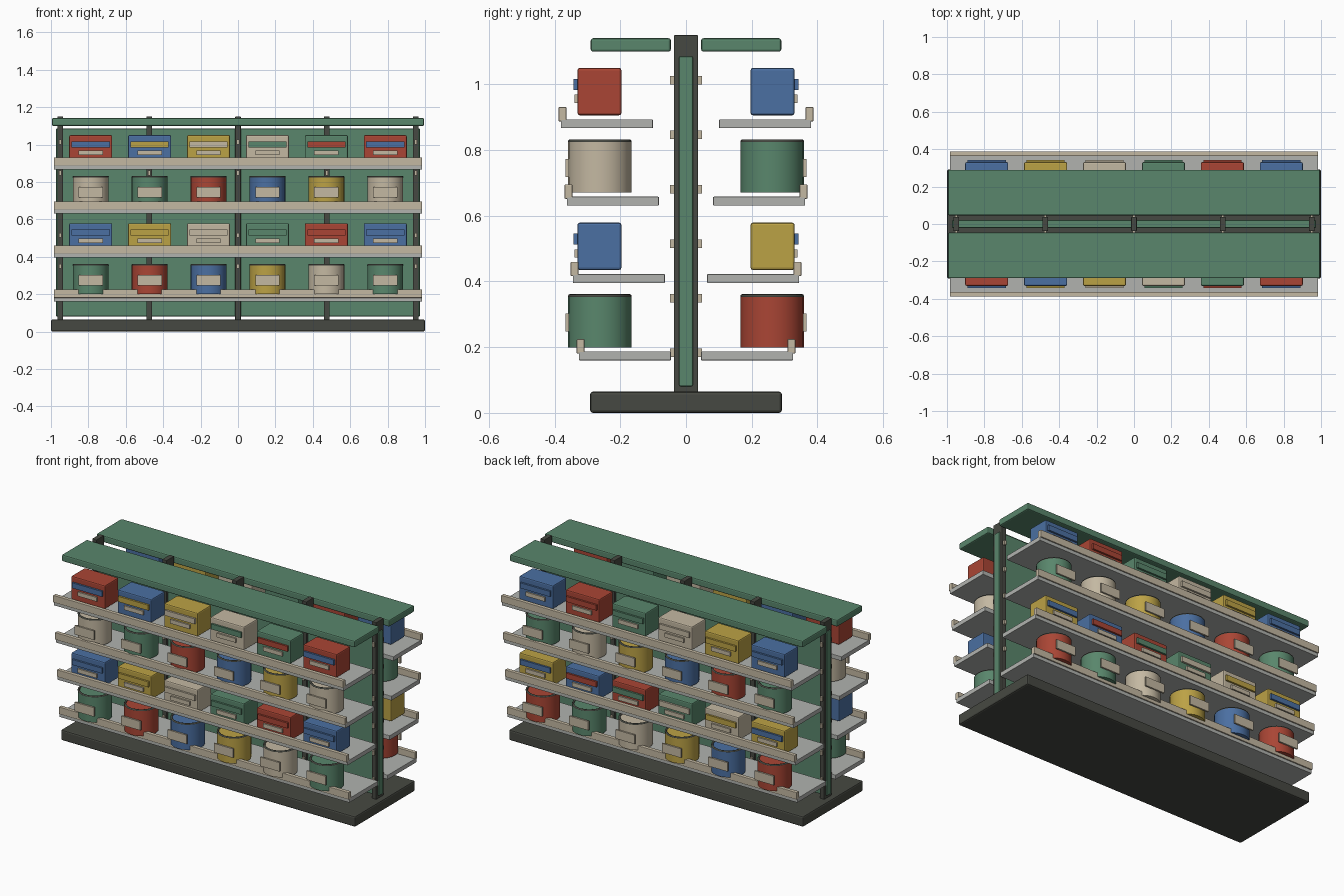
import bpy
import math

cube = bpy.data.objects.get("Cube")
if cube:
    bpy.data.objects.remove(cube, do_unlink=True)


def material(name, rgb):
    m = bpy.data.materials.new(name)
    m.use_nodes = True
    color = (*rgb, 1)
    m.diffuse_color = color
    m.node_tree.nodes["Principled BSDF"].inputs["Base Color"].default_value = color
    return m


red = material("red", (0.40, 0.06, 0.035))
blue = material("blue", (0.07, 0.16, 0.36))
yellow = material("yellow", (0.50, 0.36, 0.06))
cream = material("cream", (0.55, 0.48, 0.36))
green = material("green", (0.10, 0.24, 0.15))
grey = material("shelf grey", (0.44, 0.45, 0.43))
dark = material("dark metal", (0.062, 0.066, 0.054))
palette = [red, blue, yellow, cream, green]


def box(name, center, size, mat, bevel=0.0):
    bpy.ops.mesh.primitive_cube_add(size=1, location=center)
    ob = bpy.context.object
    ob.name = name
    ob.scale = size
    bpy.ops.object.transform_apply(location=False, rotation=False, scale=True)
    ob.data.materials.append(mat)
    if bevel:
        mod = ob.modifiers.new("soft edges", "BEVEL")
        mod.width = bevel
        mod.segments = 2
    return ob


def can(name, x, y, bottom, mat):
    # Cylindrical body with a dark rolled rim and a flat label plate
    height = 0.156
    bpy.ops.mesh.primitive_cylinder_add(
        vertices=28, radius=0.096, depth=height, location=(x, y, bottom + height / 2))
    body = bpy.context.object
    body.name = name
    body.data.materials.append(mat)
    bpy.ops.object.shade_smooth_by_angle(angle=math.radians(40))
    bpy.ops.mesh.primitive_torus_add(
        major_radius=0.091, minor_radius=0.006, major_segments=28, minor_segments=8,
        location=(x, y, bottom + height))
    rim = bpy.context.object
    rim.name = name + "_rim"
    rim.data.materials.append(dark)
    bpy.ops.object.shade_smooth()
    side = math.copysign(1, y)
    box(name + "_label", (x, y + side * 0.099, bottom + 0.075),
        (0.13, 0.01, 0.055), cream)


def carton(name, x, side, bottom, mat, label_mat):
    # Storage carton with a coloured band and a small tag
    box(name, (x, side * 0.2635, bottom + 0.072), (0.23, 0.134, 0.144), mat, 0.007)
    box(name + "_band", (x, side * 0.335, bottom + 0.094), (0.204, 0.014, 0.033), label_mat)
    box(name + "_tag", (x, side * 0.334, bottom + 0.05), (0.13, 0.012, 0.025), cream)


# Base plinth and central back panel
box("base", (0, 0, 0.0325), (2, 0.584, 0.065), dark, 0.009)
box("back_panel", (0, 0, 0.583), (1.945, 0.042, 1.005), green, 0.005)

# Uprights with hook tabs on both faces
for p in range(5):
    x = (p - 2) * 0.475
    box(f"upright_{p}", (x, 0, 0.605), (0.03, 0.074, 1.09), dark, 0.003)
    for side in (-1, 1):
        for h in range(6):
            box(f"hook_tab_{p}_{h}", (x, side * 0.042, 0.183 + h * 0.166),
                (0.014, 0.014, 0.026), cream)

for s, side in enumerate((-1, 1)):
    face = ("front", "back")[s]
    # Canopy board
    box(f"{face}_canopy", (0, side * 0.168, 1.12), (1.99, 0.244, 0.041), green, 0.007)

    for k in range(4):
        # Shelf with raised lip, each higher one set further out
        z = 0.1735 + k * 0.2355
        out = 0.0183 * k
        box(f"{face}_shelf_{k}", (0, side * (0.186 + out), z),
            (1.97, 0.28, 0.027), grey, 0.002)
        box(f"{face}_lip_{k}", (0, side * (0.321 + out), z + 0.029),
            (1.97, 0.024, 0.044), cream, 0.003)

        # Goods: cans and cartons on alternating shelves
        for i in range(6):
            x = (i - 2.5) * 0.315
            mat = palette[(4 + 2 * k + s + i) % 5]
            bottom = z + 0.026
            if k % 2 == 0:
                can(f"{face}_can_{k}_{i}", x, side * 0.2625, bottom, mat)
            else:
                carton(f"{face}_carton_{k}_{i}", x, side, bottom, mat, palette[(1 + i) % 5])
